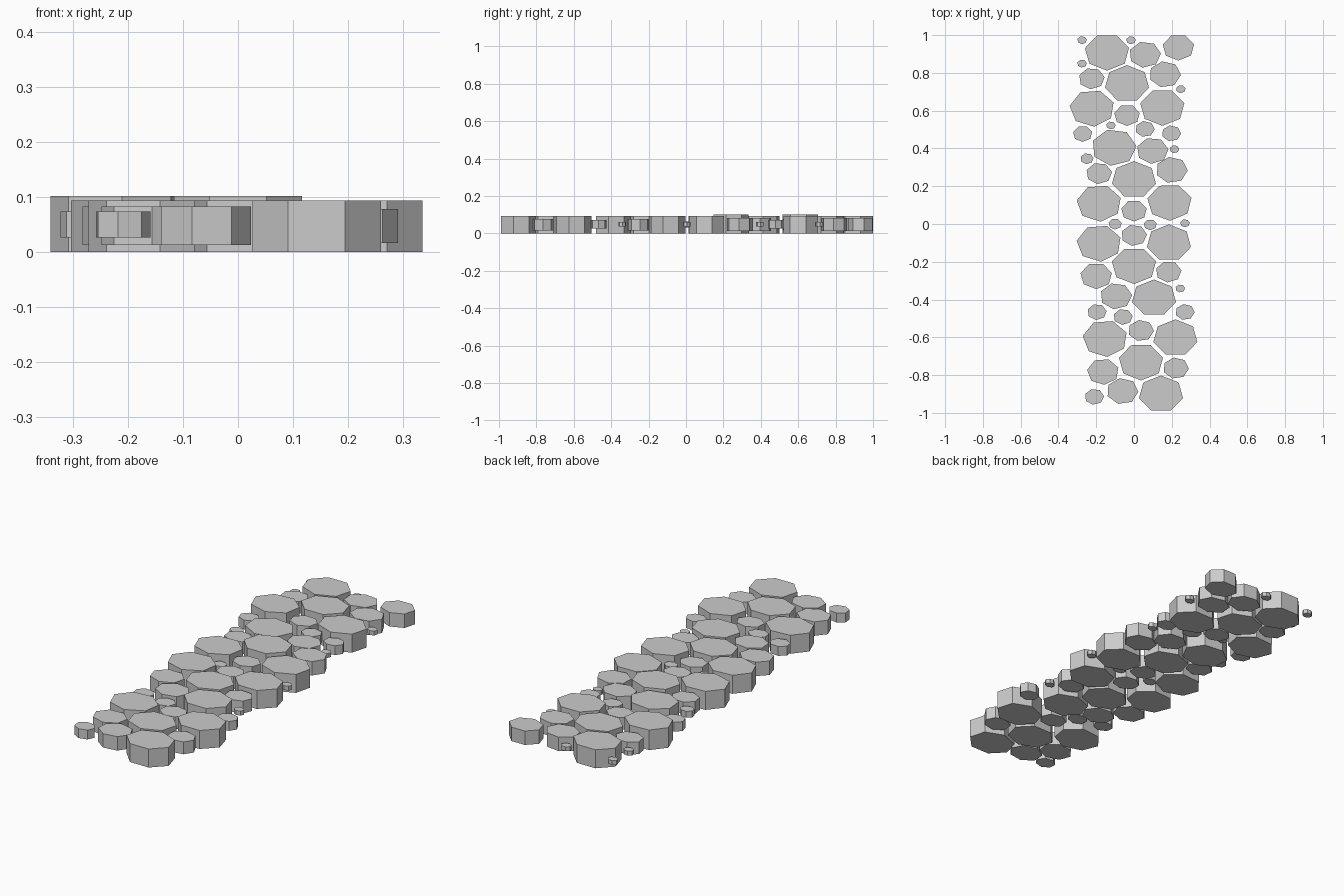
import bpy, math

SIDES = 7
STRETCH = 0.82   # y radius relative to x radius


def stone(name, x, y, r, turn, z0, z1):
    """Seven-sided slab; turn is degrees away from a corner pointing to +y."""
    ring = []
    for i in range(SIDES):
        a = math.radians(90 + turn) + 2 * math.pi * i / SIDES
        ring.append((r * math.cos(a), r * STRETCH * math.sin(a)))
    verts = [(px, py, z0) for px, py in ring] + [(px, py, z1) for px, py in ring]
    faces = [tuple(reversed(range(SIDES))), tuple(range(SIDES, 2 * SIDES))]
    for i in range(SIDES):
        j = (i + 1) % SIDES
        faces.append((i, j, SIDES + j, SIDES + i))
    mesh = bpy.data.meshes.new(name)
    mesh.from_pydata(verts, [], faces)
    obj = bpy.data.objects.new(name, mesh)
    obj.location = (x, y, 0)
    bpy.context.collection.objects.link(obj)
    return obj


# Big slabs: x, y, turn
large = [
    (-.143, .91, 26), (-.037, .743, 0), (-.222, .613, 31), (.15, .618, 26),
    (-.106, .405, 17), (0, .235, 0), (-.185, .11, 30), (.188, .115, 27),
    (-.185, -.102, 31), (.185, -.1, 0), (0, -.22, 26), (.106, -.392, 0),
    (-.153, -.606, 31), (.219, -.603, 0), (.037, -.73, 26), (.143, -.9, 0),
]
# Mid-size stones
medium = [
    (.058, .897, 17), (.235, .935, 26), (.164, .792, 10), (.098, .388, 20),
    (.2, .286, 10), (-.2, -.275, 26), (-.095, -.382, 17), (-.164, -.782, 31),
    (-.061, -.885, 10),
]
# Smaller filler stones
filler = [
    (-.224, .77, 20), (-.037, .576, 26), (-.185, .268, 20), (0, .07, 26),
    (0, -.06, 17), (.183, -.253, 20), (.037, -.564, 10), (.222, -.763, 10),
]
# Cobbles
small = [
    (-.272, .477, 26), (.058, .503, 10), (.198, .48, 10), (-.196, -.466, 20),
    (-.058, -.492, 20), (.27, -.466, 10), (-.21, -.915, 17),
]
# Pebbles
pebble = [(-.249, .346, 20), (-.1, 0, 26), (.086, -.004, 26)]
tiny = [
    (-.275, .973, 20), (-.016, .973, 20), (-.275, .849, 20), (.248, .714, 20),
    (-.122, .522, 20), (.214, .396, 20), (.27, .004, 20), (.245, -.341, 20),
]

# group, name, x radius, underside, top
groups = [
    (large, "large_slab", .1195, 0, .093),
    (medium, "medium_stone", .085, .012, .082),
    (filler, "filler_stone", .069, .016, .078),
    (small, "cobble", .0515, .026, .073),
    (pebble, "pebble", .035, .033, .065),
    (tiny, "tiny_pebble", .0255, .038, .06),
]
for stones, name, r, z0, z1 in groups:
    for n, (x, y, turn) in enumerate(stones, 1):
        # two slabs stand slightly proud of the rest
        top = .101 if stones is large and n in (3, 6) else z1
        stone(f"{name}_{n}", x, y, r, turn, z0, top)
